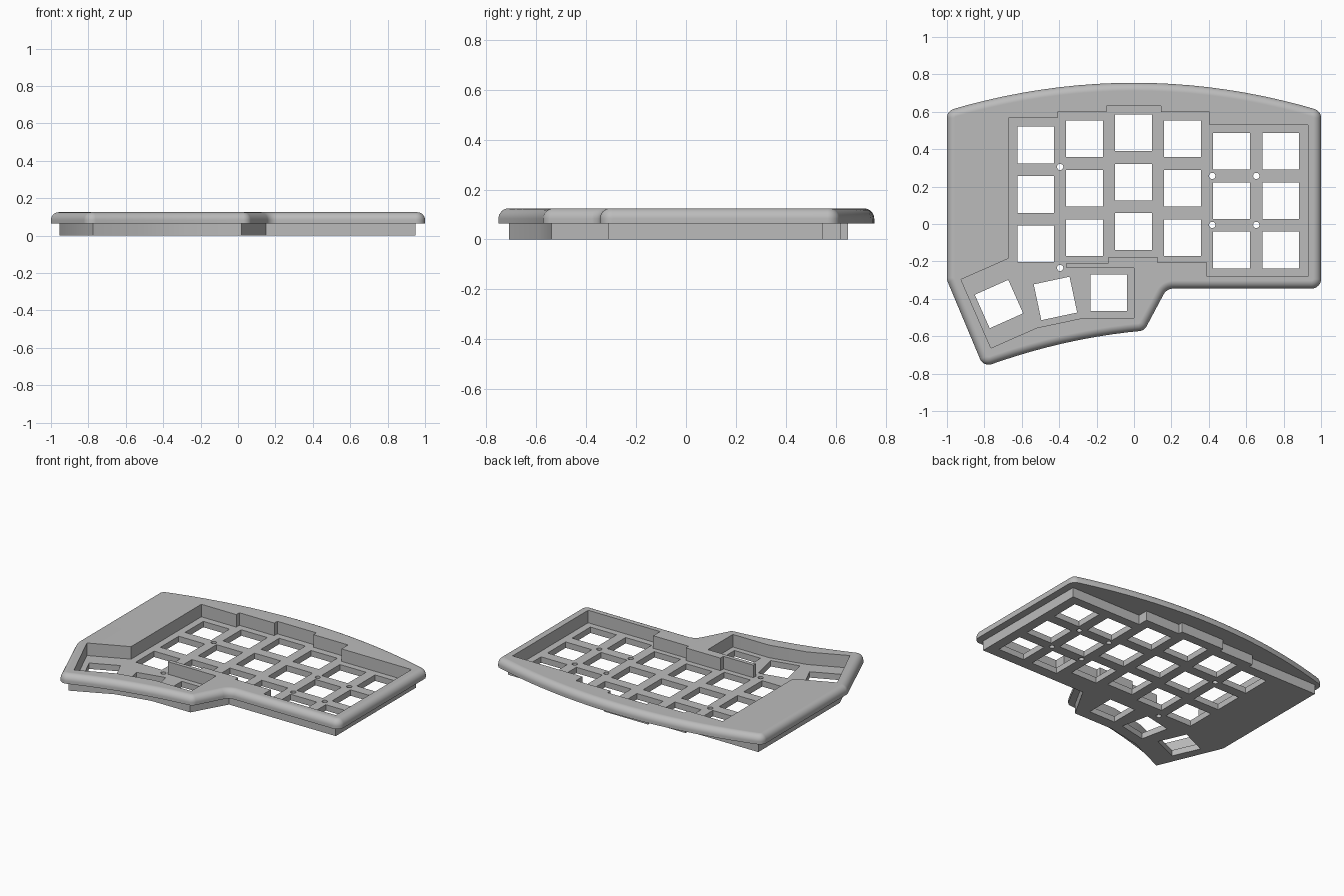
import bpy, bmesh, math
from mathutils import Vector, Matrix

cube = bpy.data.objects.get("Cube")
if cube:
    bpy.data.objects.remove(cube, do_unlink=True)

TOP, RIM_BASE, FLOOR = 0.125, 0.065, 0.04
FILLET = 0.042

grey = bpy.data.materials.new("light_grey")
grey.use_nodes = True
grey.diffuse_color = (0.5, 0.5, 0.5, 1)
grey.node_tree.nodes["Principled BSDF"].inputs["Base Color"].default_value = (0.5, 0.5, 0.5, 1)


def make_object(name, bm):
    bmesh.ops.recalc_face_normals(bm, faces=bm.faces)
    mesh = bpy.data.meshes.new(name)
    bm.to_mesh(mesh)
    bm.free()
    obj = bpy.data.objects.new(name, mesh)
    mesh.materials.append(grey)
    bpy.context.collection.objects.link(obj)
    return obj


def loft(bm, rings):
    """Skin a stack of (points, height) rings and cap both ends."""
    loops = [[bm.verts.new((p[0], p[1], z)) for p in pts] for pts, z in rings]
    for low, high in zip(loops, loops[1:]):
        for i in range(len(low)):
            j = (i + 1) % len(low)
            bm.faces.new((low[i], low[j], high[j], high[i]))
    bm.faces.new(loops[0][::-1])
    bm.faces.new(loops[-1])


def prism(name, pts, z0, z1):
    bm = bmesh.new()
    loft(bm, [(pts, z0), (pts, z1)])
    return make_object(name, bm)


def rounded_outline(corners, inset):
    """Inset a counter-clockwise outline and round its corners."""
    pts = [Vector(c[:2]) for c in corners]
    n = len(pts)
    moved = []
    for i, p in enumerate(pts):
        a = (p - pts[i - 1]).normalized()
        b = (pts[(i + 1) % n] - p).normalized()
        na, nb = Vector((-a.y, a.x)), Vector((-b.y, b.x))
        moved.append(p + (na + nb) * inset / (1 + na.dot(nb)))
    out = []
    for i, p in enumerate(moved):
        radius = corners[i][2]
        if not radius:
            out.append(p)
            continue
        u = (moved[i - 1] - p).normalized()
        v = (moved[(i + 1) % n] - p).normalized()
        side = 1 if v.cross(u) > 0 else -1
        r = radius - side * inset
        half = u.angle(v) / 2
        centre = p + (u + v).normalized() * r / math.sin(half)
        start = p + u * r / math.tan(half) - centre
        for k in range(9):
            turn = side * (math.pi - 2 * half) * k / 8
            out.append(centre + Matrix.Rotation(turn, 2) @ start)
    return out


def combine(target, other, operation):
    mod = target.modifiers.new(operation.lower(), 'BOOLEAN')
    mod.operation, mod.solver, mod.object = operation, 'EXACT', other
    bpy.context.view_layer.objects.active = target
    bpy.ops.object.modifier_apply(modifier=mod.name)
    bpy.data.objects.remove(other, do_unlink=True)


# Outer rim outline: bowed back, straight sides, notched front with thumb area
STEPS = 20
corners = []
for i in range(STEPS + 1):
    x = 1 - 2 * i / STEPS
    corners.append((x, 0.755 - 0.15 * x * x, 0.05 if i in (0, STEPS) else 0))
corners.append((-1, -0.3, 0.06))
for i in range(11):
    t = i / 10
    corners.append((-0.805 + 0.86 * t, -0.765 + 0.195 * t + 0.12 * t * (1 - t),
                    0.05 if i in (0, 10) else 0))
corners += [(0.175, -0.345, 0.06), (1, -0.345, 0.05)]

# Rim with a rounded top edge
rings = [(rounded_outline(corners, 0), RIM_BASE)]
for k in range(9):
    a = math.pi / 2 * k / 8
    rings.append((rounded_outline(corners, FILLET * (1 - math.cos(a))),
                  TOP - FILLET + FILLET * math.sin(a)))
bm = bmesh.new()
loft(bm, rings)
case = make_object("keyboard_case", bm)

# Stepped lower plate
plate = prism("lower_plate", [
    (0.95, -0.31), (0.95, 0.55), (0.42, 0.55), (0.42, 0.62), (0.16, 0.62),
    (0.16, 0.65), (-0.17, 0.65), (-0.17, 0.62), (-0.43, 0.62), (-0.43, 0.59),
    (-0.955, 0.59), (-0.955, -0.285), (-0.775, -0.71), (-0.51, -0.59),
    (-0.27, -0.54), (0.02, -0.54), (0.15, -0.31)], 0, 0.09)
combine(case, plate, 'UNION')

# Key well, stepped with the columns, with a tongue beside the thumb keys
well = prism("well_cutter", [
    (0.93, -0.28), (0.93, 0.53), (0.405, 0.53), (0.405, 0.6), (0.145, 0.6),
    (0.145, 0.632), (-0.148, 0.632), (-0.148, 0.6), (-0.41, 0.6), (-0.41, 0.567),
    (-0.672, 0.567), (-0.672, -0.185), (-0.925, -0.297), (-0.765, -0.663),
    (-0.52, -0.555), (-0.27, -0.502), (0, -0.502), (0, -0.234), (-0.36, -0.234),
    (-0.36, -0.208), (-0.135, -0.208), (-0.135, -0.176), (0.125, -0.176),
    (0.125, -0.206), (0.39, -0.206), (0.39, -0.28)], FLOOR, 0.3)
combine(case, well, 'DIFFERENCE')

# Square key openings and round screw holes
openings = bmesh.new()


def add_opening(x, y, radius, sides, angle=0.0):
    pts = [(x + radius * math.cos(angle + math.tau * i / sides),
            y + radius * math.sin(angle + math.tau * i / sides)) for i in range(sides)]
    loft(openings, [(pts, -0.1), (pts, 0.06)])


KEY_RADIUS = 0.098 * math.sqrt(2)
columns = [(-0.526, 0.422), (-0.265, 0.455), (-0.003, 0.488),
           (0.259, 0.455), (0.521, 0.389), (0.785, 0.389)]
for x, y in columns:
    for row in range(3):
        add_opening(x, y - 0.264 * row, KEY_RADIUS, 4, math.pi / 4)
for x, y, tilt in [(-0.135, -0.368, 0), (-0.42, -0.398, 12), (-0.722, -0.428, 24)]:
    add_opening(x, y, KEY_RADIUS, 4, math.pi / 4 + math.radians(tilt))
for x, y in [(-0.395, 0.305), (-0.395, -0.235)] + [
        (x, y) for x in (0.418, 0.654) for y in (0.257, -0.005)]:
    add_opening(x, y, 0.017, 20)
combine(case, make_object("opening_cutter", openings), 'DIFFERENCE')

# Smooth fillets, crisp cut edges
bpy.ops.object.select_all(action='DESELECT')
case.select_set(True)
bpy.context.view_layer.objects.active = case
bpy.ops.object.shade_smooth_by_angle(angle=math.radians(30))
weighted = case.modifiers.new("even_shading", 'WEIGHTED_NORMAL')
weighted.keep_sharp = True
